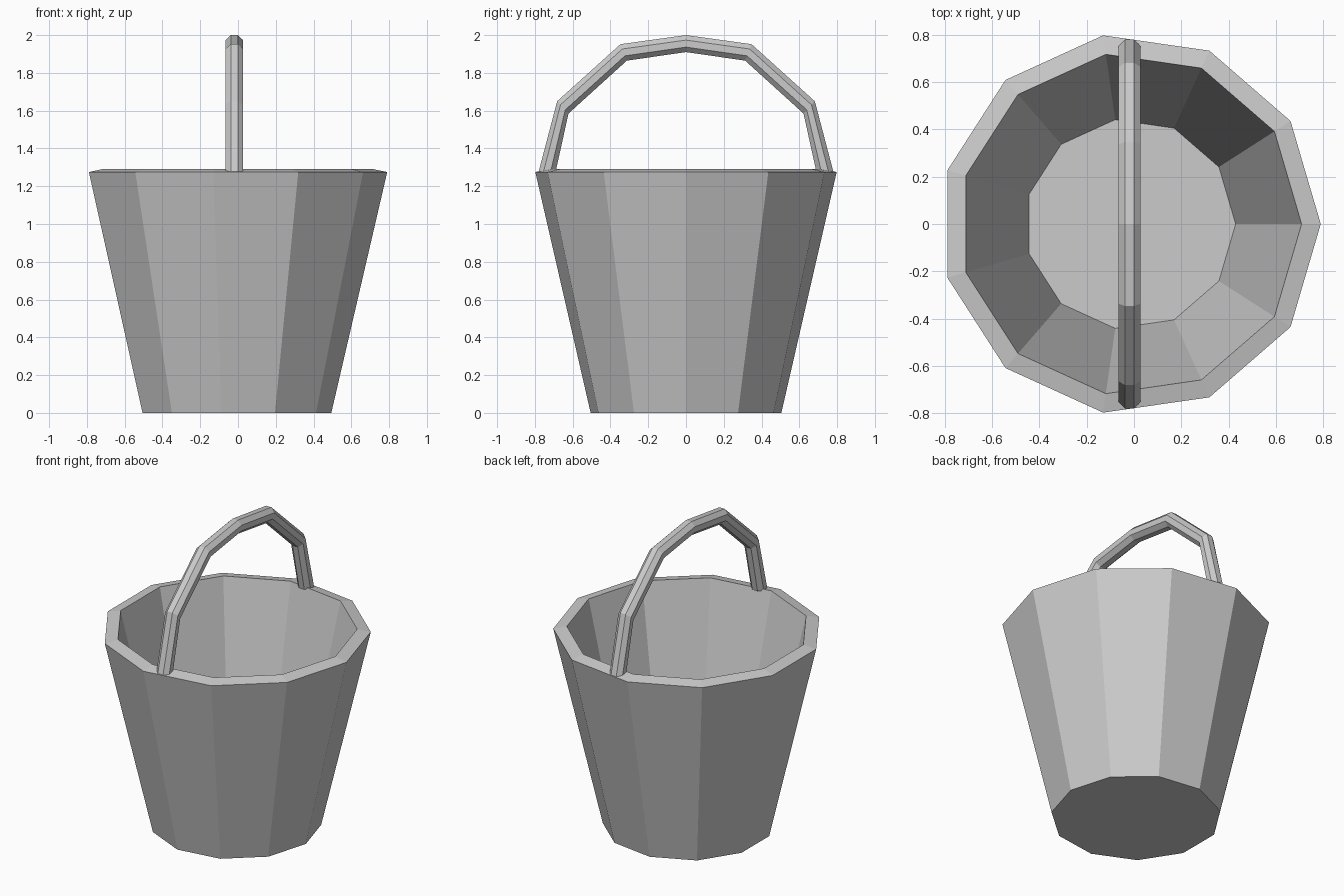
import bpy, bmesh, math

if "Cube" in bpy.data.objects:
    bpy.data.objects.remove(bpy.data.objects["Cube"])

CX = -0.016  # an eleven-sided ring is not symmetric about its centre


def loft(name, rings):
    """Skin a list of equal-length point rings and cap both ends."""
    bm = bmesh.new()
    rows = [[bm.verts.new(p) for p in ring] for ring in rings]
    n = len(rows[0])
    for a, b in zip(rows, rows[1:]):
        for i in range(n):
            j = (i + 1) % n
            bm.faces.new((a[i], a[j], b[j], b[i]))
    bm.faces.new(rows[0][::-1])
    bm.faces.new(rows[-1])
    bmesh.ops.recalc_face_normals(bm, faces=bm.faces)
    mesh = bpy.data.meshes.new(name)
    bm.to_mesh(mesh)
    bm.free()
    obj = bpy.data.objects.new(name, mesh)
    bpy.context.collection.objects.link(obj)
    return obj


def bucket_ring(r, z, sides=11):
    return [(CX + r * math.cos(2 * math.pi * i / sides),
             r * math.sin(2 * math.pi * i / sides), z) for i in range(sides)]


def handle_ring(outer, inner, half_width=0.046, sides=8):
    """Mitred octagon spanning the outer and inner edge of the handle."""
    cy, cz = (outer[0] + inner[0]) / 2, (outer[1] + inner[1]) / 2
    dy, dz = (outer[0] - inner[0]) / 2, (outer[1] - inner[1]) / 2
    k = 1 / math.cos(math.pi / sides)
    ring = []
    for i in range(sides):
        t = 2 * math.pi * (i + 0.5) / sides
        c, s = k * math.cos(t), k * math.sin(t)
        ring.append((-0.019 + half_width * s, cy + dy * c, cz + dz * c))
    return ring


# Bucket: outer wall, tilted rim, inner wall and raised floor
loft("bucket", [bucket_ring(r, z) for r, z in
                ((0.51, 0), (0.806, 1.275), (0.725, 1.292), (0.446, 0.08))])

# Handle: half the arch, mirrored to the other side
half = [((0.78, 1.278), (0.69, 1.278)),
        ((0.682, 1.65), (0.622, 1.585)),
        ((0.347, 1.952), (0.313, 1.865)),
        ((0, 2.0), (0, 1.91))]
other = [((-o[0], o[1]), (-i[0], i[1])) for o, i in half[-2::-1]]
loft("handle", [handle_ring(o, i) for o, i in half + other])
